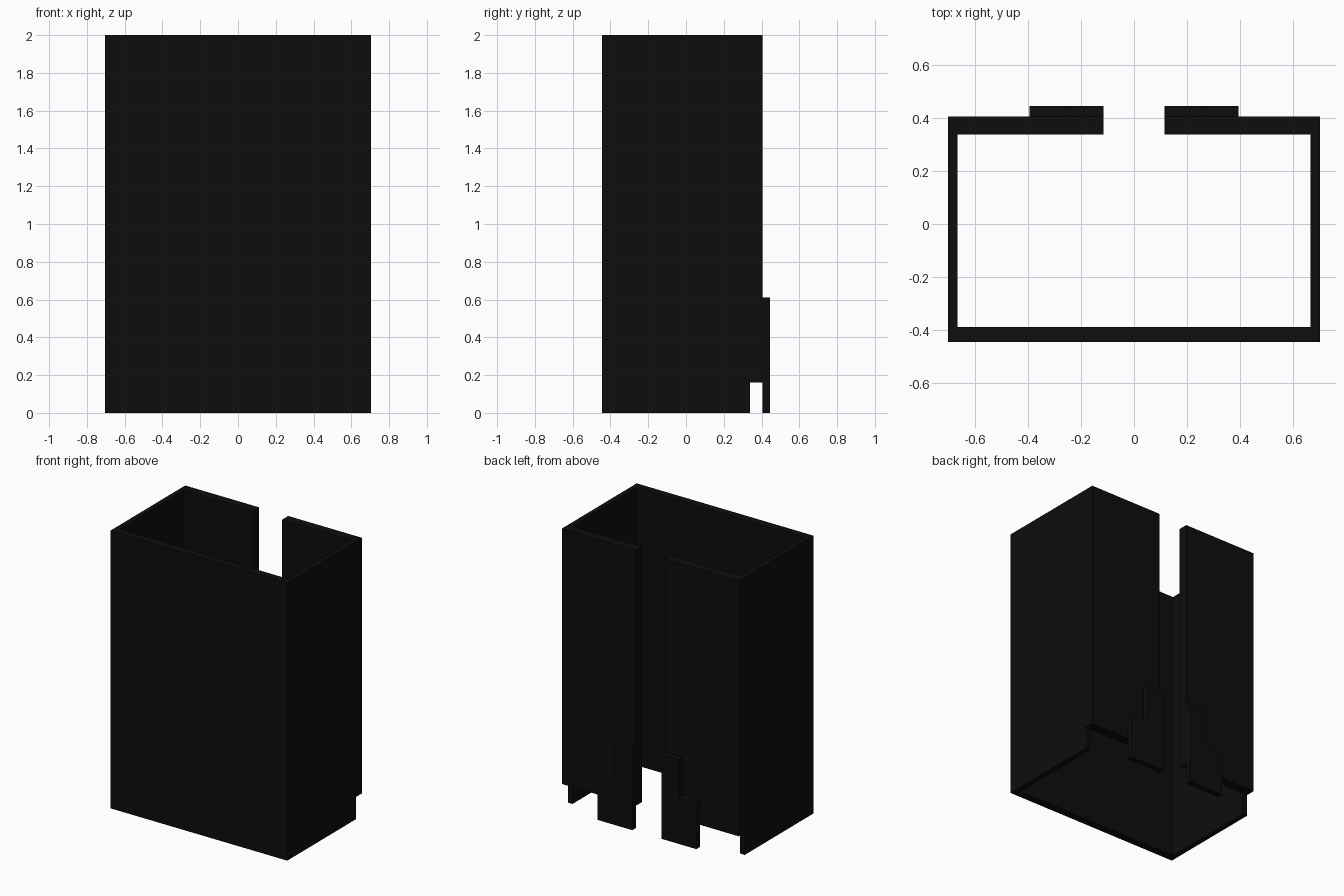
import bpy, bmesh
from mathutils import Vector

if "Cube" in bpy.data.objects:
    bpy.data.objects.remove(bpy.data.objects["Cube"])

black = bpy.data.materials.new("near black")
black.diffuse_color = (0.004, 0.004, 0.004, 1)
black.use_nodes = True
black.node_tree.nodes["Principled BSDF"].inputs["Base Color"].default_value = black.diffuse_color


def prism(name, points, direction, mirror=False):
    """Extrude a closed planar outline along a vector, optionally mirrored in x."""
    bm = bmesh.new()
    face = bm.faces.new([bm.verts.new(p) for p in points])
    ext = bmesh.ops.extrude_face_region(bm, geom=[face], use_keep_orig=True)
    moved = [v for v in ext["geom"] if isinstance(v, bmesh.types.BMVert)]
    bmesh.ops.translate(bm, verts=moved, vec=Vector(direction))
    bmesh.ops.recalc_face_normals(bm, faces=bm.faces)
    mesh = bpy.data.meshes.new(name)
    bm.to_mesh(mesh)
    bm.free()
    mesh.materials.append(black)
    obj = bpy.data.objects.new(name, mesh)
    bpy.context.collection.objects.link(obj)
    if mirror:
        mod = obj.modifiers.new("mirror", 'MIRROR')
        mod.use_axis[0] = True
        mod.use_mirror_merge = False
    return obj


X, XI = 0.705, 0.668            # outer and inner side wall
FRONT, FRONT_IN = -0.446, -0.39  # front wall
BACK_IN, BACK, TAB = 0.338, 0.406, 0.446
SLOT, TOP = 0.16, 2.0           # bottom of back panels, overall height
GAP = 0.116                     # half width of the back opening

# Front and side walls as one U-shaped shell
u = [(-X, FRONT), (X, FRONT), (X, BACK_IN), (XI, BACK_IN),
     (XI, FRONT_IN), (-XI, FRONT_IN), (-XI, BACK_IN), (-X, BACK_IN)]
prism("front_and_side_walls", [(x, y, 0) for x, y in u], (0, 0, TOP))

# Back panels either side of the opening, raised above the floor
panel = [(GAP, BACK_IN), (X, BACK_IN), (X, BACK), (GAP, BACK)]
prism("back_panel", [(x, y, SLOT) for x, y in panel], (0, 0, TOP - SLOT), True)

# Stepped foot plates on the outside of the back panels
step = [(GAP, 0), (0.395, 0), (0.395, 0.335), (0.256, 0.335),
        (0.256, 0.61), (GAP, 0.61)]
prism("stepped_foot_plate", [(x, BACK, z) for x, z in step], (0, TAB - BACK, 0), True)
